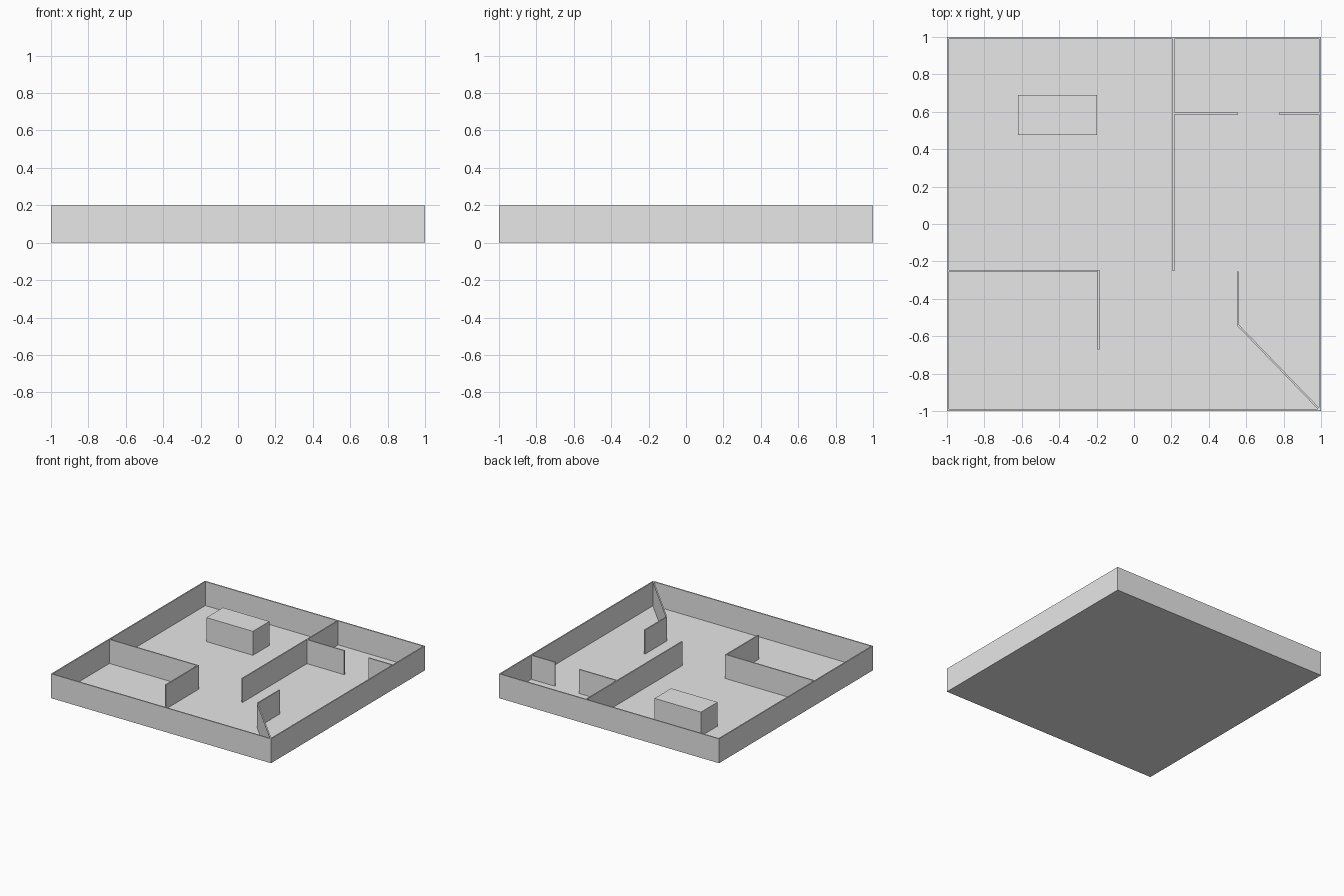
import bpy
import bmesh
from mathutils import Vector

cube = bpy.data.objects.get("Cube")
if cube:
    bpy.data.objects.remove(cube, do_unlink=True)

HEIGHT = 0.2
THICK = 0.01
EDGE = 1 - THICK / 2

# Single plain grey
grey = bpy.data.materials.new("plain_grey")
grey.use_nodes = True
colour = (0.8, 0.8, 0.8, 1)
grey.diffuse_color = colour
grey.node_tree.nodes["Principled BSDF"].inputs["Base Color"].default_value = colour


def prism(name, outline, height):
    """Extrude a counter-clockwise ground outline upward."""
    bm = bmesh.new()
    base = bm.faces.new([bm.verts.new((p[0], p[1], 0)) for p in outline])
    top = bmesh.ops.extrude_face_region(bm, geom=[base], use_keep_orig=True)
    verts = [v for v in top["geom"] if isinstance(v, bmesh.types.BMVert)]
    bmesh.ops.translate(bm, verts=verts, vec=(0, 0, height))
    bmesh.ops.recalc_face_normals(bm, faces=bm.faces)
    mesh = bpy.data.meshes.new(name)
    bm.to_mesh(mesh)
    bm.free()
    mesh.materials.append(grey)
    obj = bpy.data.objects.new(name, mesh)
    bpy.context.collection.objects.link(obj)
    return obj


def box(name, x0, x1, y0, y1, height=HEIGHT):
    return prism(name, [(x0, y0), (x1, y0), (x1, y1), (x0, y1)], height)


def wall(name, path):
    """Thin wall following a centre line, mitred at its corners."""
    pts = [Vector(p) for p in path]
    dirs = [(b - a).normalized() for a, b in zip(pts, pts[1:])]
    left, right = [], []
    for i, p in enumerate(pts):
        before, after = dirs[max(i - 1, 0)], dirs[min(i, len(dirs) - 1)]
        n0 = Vector((-before.y, before.x))
        n1 = Vector((-after.y, after.x))
        mitre = (n0 + n1).normalized()
        offset = mitre * (THICK / 2 / mitre.dot(n0))
        left.append(p + offset)
        right.append(p - offset)
    return prism(name, right + left[::-1], HEIGHT)


# Floor slab
box("floor", -1, 1, -1, 1, 0.003)

# Outer walls
for name, s in (("right_outer_wall", -1), ("left_outer_wall", 1)):
    wall(name, [(s * EDGE, -1), (s * EDGE, 1)])
for name, s in (("front_outer_wall", -1), ("back_outer_wall", 1)):
    wall(name, [(-1 + THICK, s * EDGE), (1 - THICK, s * EDGE)])

# Inner partitions
wall("long_partition", [(0.212, 0.99), (0.212, -0.25)])
wall("back_room_inner_wall", [(0.217, 0.59), (0.555, 0.59)])
wall("back_room_outer_wall", [(0.775, 0.59), (0.99, 0.59)])
wall("corner_room_wall", [(-0.99, -0.25), (-0.19, -0.25), (-0.19, -0.67)])
wall("angled_wall", [(0.555, -0.255), (0.555, -0.54), (0.99, -0.99)])

# Free-standing block
box("counter_block", -0.62, -0.197, 0.475, 0.69)
